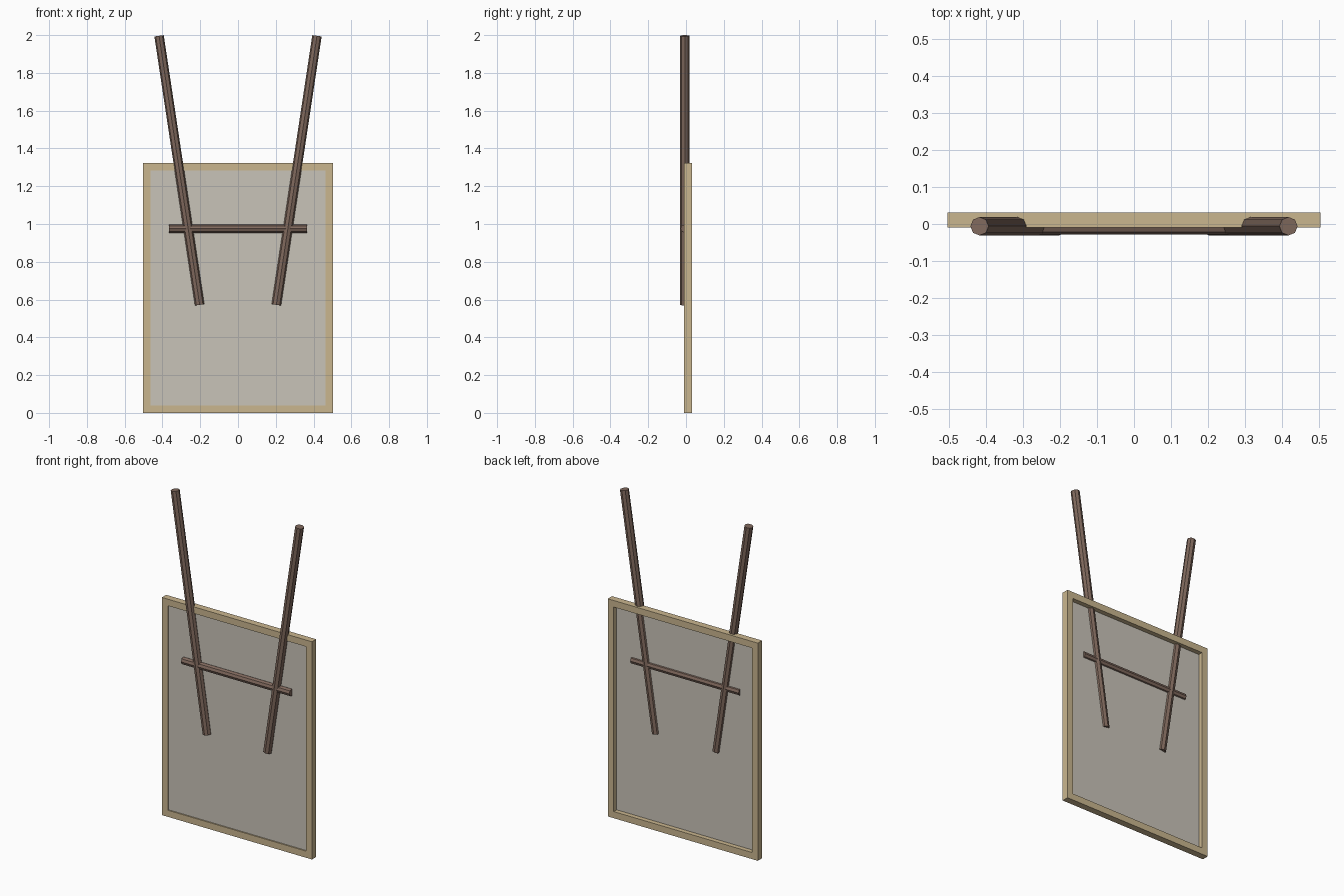
import bpy, bmesh
from mathutils import Vector

if "Cube" in bpy.data.objects:
    bpy.data.objects.remove(bpy.data.objects["Cube"])


def material(name, rgb):
    # sRGB 0-255 to linear
    lin = [((c / 255 + 0.055) / 1.055) ** 2.4 for c in rgb]
    m = bpy.data.materials.new(name)
    m.diffuse_color = (*lin, 1)
    m.use_nodes = True
    m.node_tree.nodes["Principled BSDF"].inputs["Base Color"].default_value = m.diffuse_color
    return m


TAN = material("tan_wood", (202, 182, 143))
GREY = material("warm_grey_panel", (201, 196, 185))
BROWN = material("dark_brown_wood", (128, 105, 93))


def add_object(name, bm, mat):
    bmesh.ops.recalc_face_normals(bm, faces=bm.faces)
    mesh = bpy.data.meshes.new(name)
    bm.to_mesh(mesh)
    bm.free()
    mesh.materials.append(mat)
    ob = bpy.data.objects.new(name, mesh)
    bpy.context.collection.objects.link(ob)
    return ob


def rod(name, start, end, radius):
    # Eight-sided rod between two points
    a, b = Vector(start), Vector(end)
    axis = (b - a).normalized()
    u = Vector((0, 1, 0))
    v = axis.cross(u)
    bm = bmesh.new()
    bmesh.ops.create_cone(bm, cap_ends=True, segments=8, radius1=radius,
                          radius2=radius, depth=(b - a).length)
    for vert in bm.verts:
        p = vert.co.copy()
        vert.co = (a + b) / 2 + v * p.x + u * p.y + axis * p.z
    return add_object(name, bm, BROWN)


W, H = 0.504, 1.322          # outer half width and height
RIM = 0.04                   # frame bar width
FRONT, BACK = -0.01, 0.031   # frame depth range

# Rectangular frame with a mitred ring profile
bm = bmesh.new()
rings = []
for inset, y in ((0, FRONT), (RIM, FRONT), (RIM, BACK), (0, BACK)):
    x, lo, hi = W - inset, inset, H - inset
    rings.append([bm.verts.new(p) for p in
                  ((-x, y, lo), (x, y, lo), (x, y, hi), (-x, y, hi))])
for i in range(4):
    r, s = rings[i], rings[(i + 1) % 4]
    for j in range(4):
        k = (j + 1) % 4
        bm.faces.new((r[j], r[k], s[k], s[j]))
add_object("frame", bm, TAN)

# Thin backing panel set into the frame
bm = bmesh.new()
bmesh.ops.create_cube(bm, size=1)
for vert in bm.verts:
    c = vert.co
    vert.co = (c.x * 2 * (W - RIM), c.y * 0.005, H / 2 + c.z * (H - 2 * RIM))
add_object("panel", bm, GREY)

# Two splayed poles and the crossbar joining them
POLE_Y = -0.006
for side, label in ((-1, "left"), (1, "right")):
    rod(label + "_pole", (side * 0.203, POLE_Y, 0.572),
        (side * 0.418, POLE_Y, 1.9963), 0.025)
rod("crossbar", (-0.364, POLE_Y, 0.975), (0.364, POLE_Y, 0.975), 0.022)
